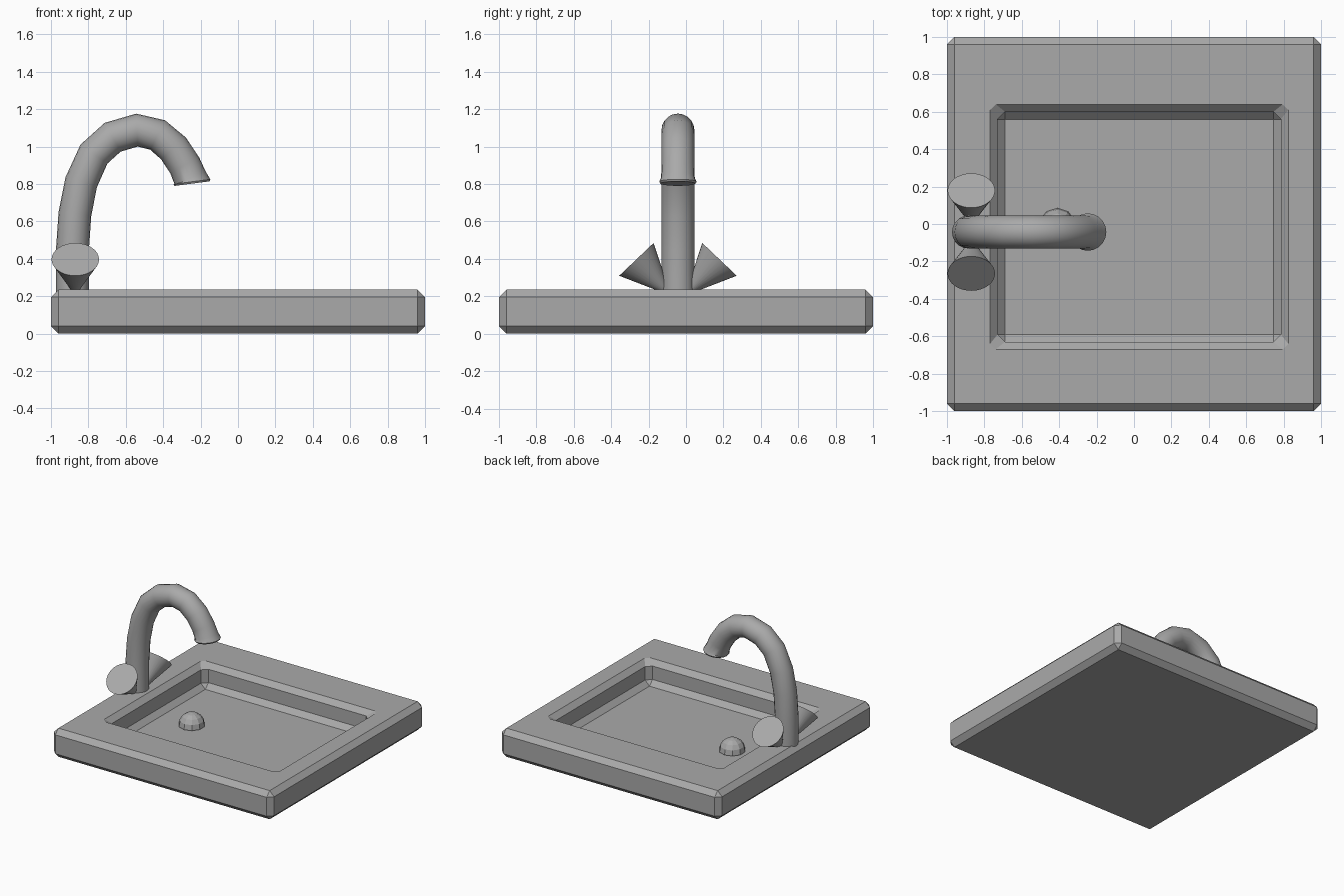
import bpy, bmesh, math
from mathutils import Vector

old = bpy.data.objects.get("Cube")
if old:
    bpy.data.objects.remove(old, do_unlink=True)

grey = bpy.data.materials.new("sink_grey")
grey.use_nodes = True
colour = (0.4, 0.4, 0.4, 1)
grey.diffuse_color = colour
grey.node_tree.nodes["Principled BSDF"].inputs["Base Color"].default_value = colour


def finish(name, bm, smooth=None):
    bmesh.ops.remove_doubles(bm, verts=bm.verts, dist=0.0005)
    bmesh.ops.recalc_face_normals(bm, faces=bm.faces)
    mesh = bpy.data.meshes.new(name)
    bm.to_mesh(mesh)
    bm.free()
    mesh.materials.append(grey)
    obj = bpy.data.objects.new(name, mesh)
    bpy.context.collection.objects.link(obj)
    if smooth:
        bpy.ops.object.select_all(action="DESELECT")
        obj.select_set(True)
        bpy.context.view_layer.objects.active = obj
        bpy.ops.object.shade_smooth_by_angle(angle=math.radians(smooth))
    return obj


def loft(bm, rings):
    """Bridge rings of equal point counts and cap both ends."""
    loops = [[bm.verts.new(p) for p in ring] for ring in rings]
    for a, b in zip(loops, loops[1:]):
        for i in range(len(a)):
            j = (i + 1) % len(a)
            bm.faces.new((a[i], a[j], b[j], b[i]))
    bm.faces.new(loops[0])
    bm.faces.new(loops[-1])


def rect(cx, cy, hx, hy, cut, z):
    """Rectangle with chamfered corners, counter-clockwise."""
    pts = []
    for sx, sy in ((1, 1), (-1, 1), (-1, -1), (1, -1)):
        pair = [(cx + sx * hx, cy + sy * (hy - cut), z),
                (cx + sx * (hx - cut), cy + sy * hy, z)]
        pts += pair if sx * sy > 0 else pair[::-1]
    return pts


# Slab with chamfered edges and a recessed basin
B = 0.04
TOP = 0.235
FLOOR = 0.045
bx, by, bw, bh = 0.028, -0.015, 0.757, 0.615
bm = bmesh.new()
loft(bm, [
    rect(0, 0, 1 - B, 1 - B, 0, 0),
    rect(0, 0, 1, 1, B, B),
    rect(0, 0, 1, 1, B, TOP - B),
    rect(0, 0, 1 - B, 1 - B, 0, TOP),
    rect(bx, by, bw + B, bh + B, 0.03, TOP),
    rect(bx, by, bw, bh, B, TOP - B),
    rect(bx, by, bw, bh, B, FLOOR + B),
    rect(bx, by, bw - B, bh - B, 0, FLOOR),
])
finish("sink_basin", bm)

# Curved spout swept along its centre line, with a flared lip
SY = -0.043
path = [(-0.885, 0.2), (-0.885, 0.45), (-0.872, 0.64), (-0.838, 0.81),
        (-0.77, 0.96), (-0.67, 1.05), (-0.54, 1.088), (-0.43, 1.062),
        (-0.345, 0.99), (-0.285, 0.9), (-0.255, 0.83), (-0.247, 0.812), (-0.245, 0.802)]
radii = [0.088] * 10 + [0.09, 0.1, 0.094]
rings = []
for i, (x, z) in enumerate(path):
    a, b = path[max(i - 1, 0)], path[min(i + 1, len(path) - 1)]
    t = Vector((b[0] - a[0], 0, b[1] - a[1])).normalized()
    if i >= len(path) - 2:
        t = Vector((0.13, 0, -1)).normalized()
    side = Vector((0, 1, 0))
    out = side.cross(t)
    ring = []
    for k in range(20):
        w = math.tau * k / 20
        ring.append(Vector((x, SY, z)) + radii[i] * (out * math.cos(w) + side * math.sin(w)))
    rings.append(ring)
bm = bmesh.new()
loft(bm, rings)
finish("spout", bm, 40)

# Pair of conical handles leaning away from the spout
for name, s in (("front_handle", -1), ("back_handle", 1)):
    axis = Vector((0, s * 0.69, 0.725)).normalized()
    depth = 0.26
    centre = Vector((-0.87, SY + s * 0.222, 0.397)) - axis * depth / 2
    bm = bmesh.new()
    bmesh.ops.create_cone(bm, cap_ends=True, segments=32, radius1=0.004,
                          radius2=0.127, depth=depth)
    rot = axis.to_track_quat("Z", "Y")
    for v in bm.verts:
        v.co = rot @ v.co + centre
    finish(name, bm, 30)

# Domed drain plug
bm = bmesh.new()
bmesh.ops.create_uvsphere(bm, u_segments=10, v_segments=8, radius=0.1)
for v in bm.verts:
    v.co += Vector((-0.41, -0.015, 0.05))
    v.co.z = max(v.co.z, FLOOR - 0.02)
finish("drain_plug", bm)
